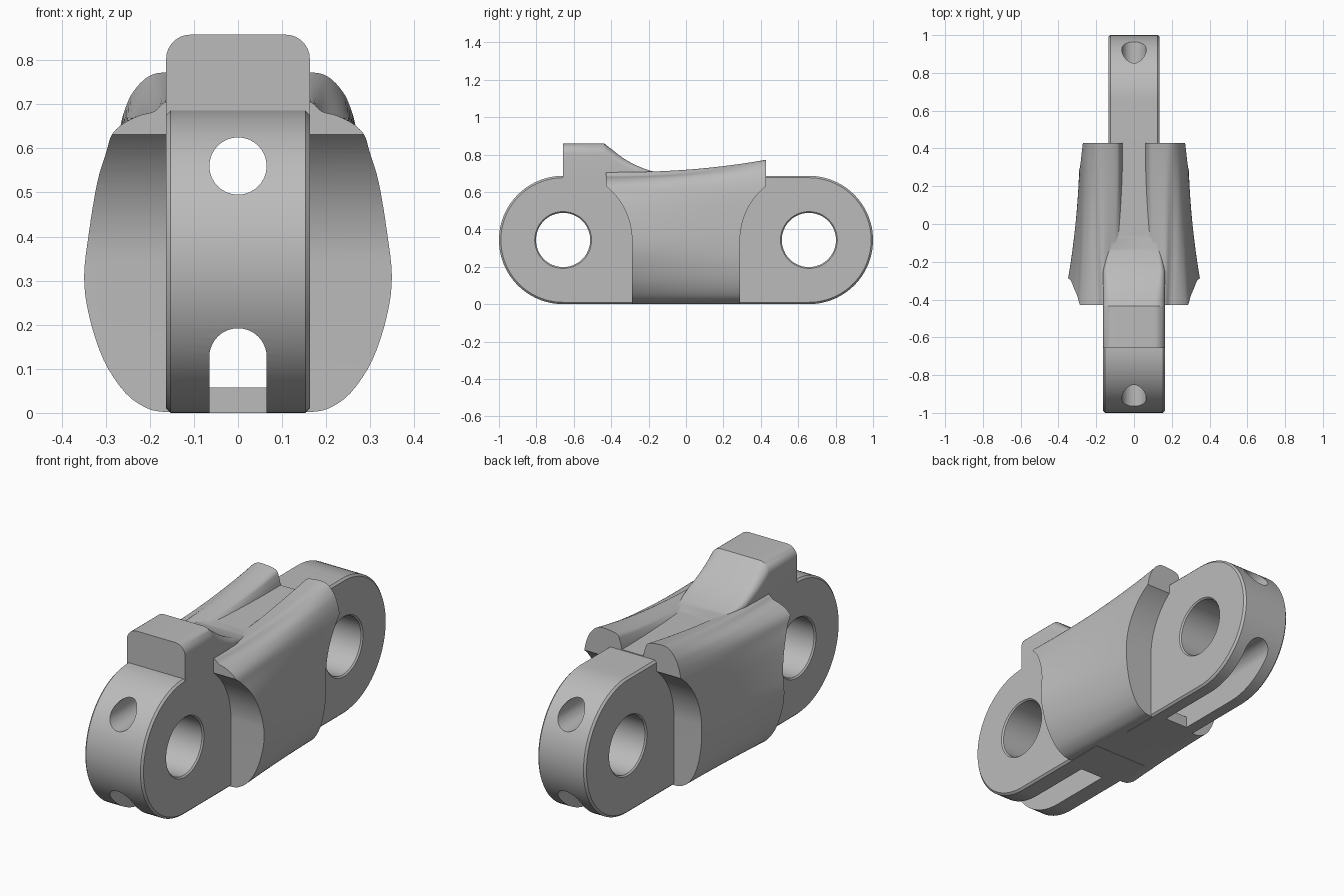
import bpy, bmesh, math
from mathutils import Vector

if "Cube" in bpy.data.objects:
    bpy.data.objects.remove(bpy.data.objects["Cube"])

PIN_Y, PIN_Z, END_R = 0.657, 0.343, 0.343
HALF_WIDTH = {-1: 0.163, 1: 0.135}      # front end is wider than the back

steel = bpy.data.materials.new("plain_grey")
steel.diffuse_color = (0.5, 0.5, 0.5, 1)
steel.use_nodes = True
steel.node_tree.nodes["Principled BSDF"].inputs["Base Color"].default_value = (0.5, 0.5, 0.5, 1)


def loft(name, rings):
    """Closed solid through rings that have equal point counts."""
    bm = bmesh.new()
    rows = [[bm.verts.new(p) for p in ring] for ring in rings]
    n = len(rows[0])
    for a, b in zip(rows, rows[1:]):
        for i in range(n):
            j = (i + 1) % n
            bm.faces.new((a[i], a[j], b[j], b[i]))
    bm.faces.new(rows[0])
    bm.faces.new(rows[-1])
    bmesh.ops.recalc_face_normals(bm, faces=bm.faces)
    bmesh.ops.triangulate(bm, faces=[f for f in bm.faces if len(f.verts) == 4])
    mesh = bpy.data.meshes.new(name)
    bm.to_mesh(mesh)
    bm.free()
    mesh.materials.append(steel)
    obj = bpy.data.objects.new(name, mesh)
    bpy.context.collection.objects.link(obj)
    return obj


def combine(target, other, operation):
    """Apply a boolean and discard the operand."""
    other.hide_render = True
    bpy.context.view_layer.objects.active = target
    mod = target.modifiers.new(operation, 'BOOLEAN')
    mod.operation, mod.solver, mod.object = operation, 'EXACT', other
    bpy.ops.object.modifier_apply(modifier=mod.name)
    bpy.data.objects.remove(other)


def arc(cx, cy, r, start, end, steps):
    angles = [math.radians(start + (end - start) * i / steps) for i in range(steps + 1)]
    return [(cx + r * math.cos(a), cy + r * math.sin(a)) for a in angles]


def smooth_path(points, steps=4):
    """Catmull-Rom curve through the points."""
    p = [Vector(q) for q in points]
    p = [p[0]] + p + [p[-1]]
    out = []
    for a, b, c, d in zip(p, p[1:], p[2:], p[3:]):
        for k in range(steps):
            t = k / steps
            out.append(b + 0.5 * t * (c - a + t * (2 * a - 5 * b + 4 * c - d
                                                   + t * (3 * (b - c) + d - a))))
    return out + [p[-1]]


def mirrored(half, y):
    return [(x, y, z) for x, z in half] + [(-x, y, z) for x, z in reversed(half)]


def along_x(outline, x):
    return [(x, y, z) for y, z in outline]


def along_y(outline, y):
    return [(x, y, z) for x, z in outline]


# Central body: blended from a low front section to a back section with two rails
front_section = smooth_path([
    (.175, .002), (.216, .01), (.268, .045), (.323, .12), (.361, .22), (.375, .31),
    (.359, .41), (.33, .52), (.302, .59), (.287, .63), (.262, .655), (.225, .674),
    (.19, .684), (.165, .705), (.15, .69), (.14, .688), (.13, .688)])
back_section = smooth_path([
    (.145, .002), (.18, .01), (.225, .045), (.262, .12), (.283, .22), (.288, .31),
    (.286, .41), (.281, .52), (.275, .6), (.267, .65), (.256, .69), (.238, .728),
    (.205, .762), (.165, .772), (.09, .762), (.07, .73), (.06, .69)])
rings = []
STATIONS = 28
for i in range(STATIONS + 1):
    s = i / STATIONS
    tx, tz = 1 - (1 - s) ** 2, s ** 2.3
    half = [(a.x + (b.x - a.x) * tx, a.y + (b.y - a.y) * tz)
            for a, b in zip(front_section, back_section)]
    rings.append(mirrored(half, -0.428 + 0.856 * s))
link = loft("chain_link", rings)

# Clearance around each neighbouring link, cut into the body ends
for side in (-1, 1):
    outline = [(-1.2, -.1), (-.29, -.1)] + arc(-PIN_Y, PIN_Z, .368, 0, 51.9, 20) + [(-1.2, .633)]
    outline = [(-side * y, z) for y, z in outline]
    combine(link, loft("clearance_cutter", [along_x(outline, -1), along_x(outline, 1)]), 'DIFFERENCE')

# Rounded link ends with a fine edge chamfer
for side, w in HALF_WIDTH.items():
    rings = []
    for x, inset in ((-w, .01), (-w + .01, 0), (w - .01, 0), (w, .01)):
        outline = arc(PIN_Y, PIN_Z, END_R - inset, -90, 90, 48)
        outline = [(.1, inset)] + outline + [(.1, 2 * PIN_Z - inset)]
        rings.append(along_x([(side * y, z) for y, z in outline], x))
    combine(link, loft("link_end", rings), 'UNION')

# Drive tooth with a ramp running back into the channel
ramp = smooth_path([(-.435, .858), (-.4, .83), (-.33, .777), (-.25, .735),
                    (-.17, .708), (-.08, .69), (.02, .678)])
rings = []
for y, z in [(-.657, .858)] + [tuple(p) for p in ramp]:
    w = .163 - .05 * max(0, (y + .25) / .27)
    r = min(.055, .01 + .3 * max(0, z - .68))
    half = [(w, .6)] + arc(w - r, z - r, r, 0, 90, 8)
    rings.append(mirrored(half, y))
combine(link, loft("drive_tooth", rings), 'UNION')

# Pin holes with lightly eased rims
for side, w in HALF_WIDTH.items():
    rings = [along_x(arc(side * PIN_Y, PIN_Z, r, 0, 352.5, 47), x)
             for x, r in ((-w - .01, .162), (-w + .007, .145), (w - .007, .145), (w + .01, .162))]
    combine(link, loft("pin_hole_cutter", rings), 'DIFFERENCE')

# Long round bore above the pins
bore = arc(0, .56, .065, 0, 348.75, 31)
combine(link, loft("bore_cutter", [along_y(bore, -1.2), along_y(bore, 1.2)]), 'DIFFERENCE')

# Arched lower channel: open underneath at the ends, floored below the body
for y0, y1, floor in ((-1.2, -.32, -.1), (.32, 1.2, -.1), (-.33, .33, .058)):
    arch = [(.065, floor)] + arc(0, .127, .065, 0, 180, 20) + [(-.065, floor)]
    combine(link, loft("channel_cutter", [along_y(arch, y0), along_y(arch, y1)]), 'DIFFERENCE')

# Smooth shading with crisp edges
bpy.ops.object.select_all(action='DESELECT')
link.select_set(True)
bpy.context.view_layer.objects.active = link
bpy.ops.object.shade_smooth_by_angle(angle=math.radians(30))
